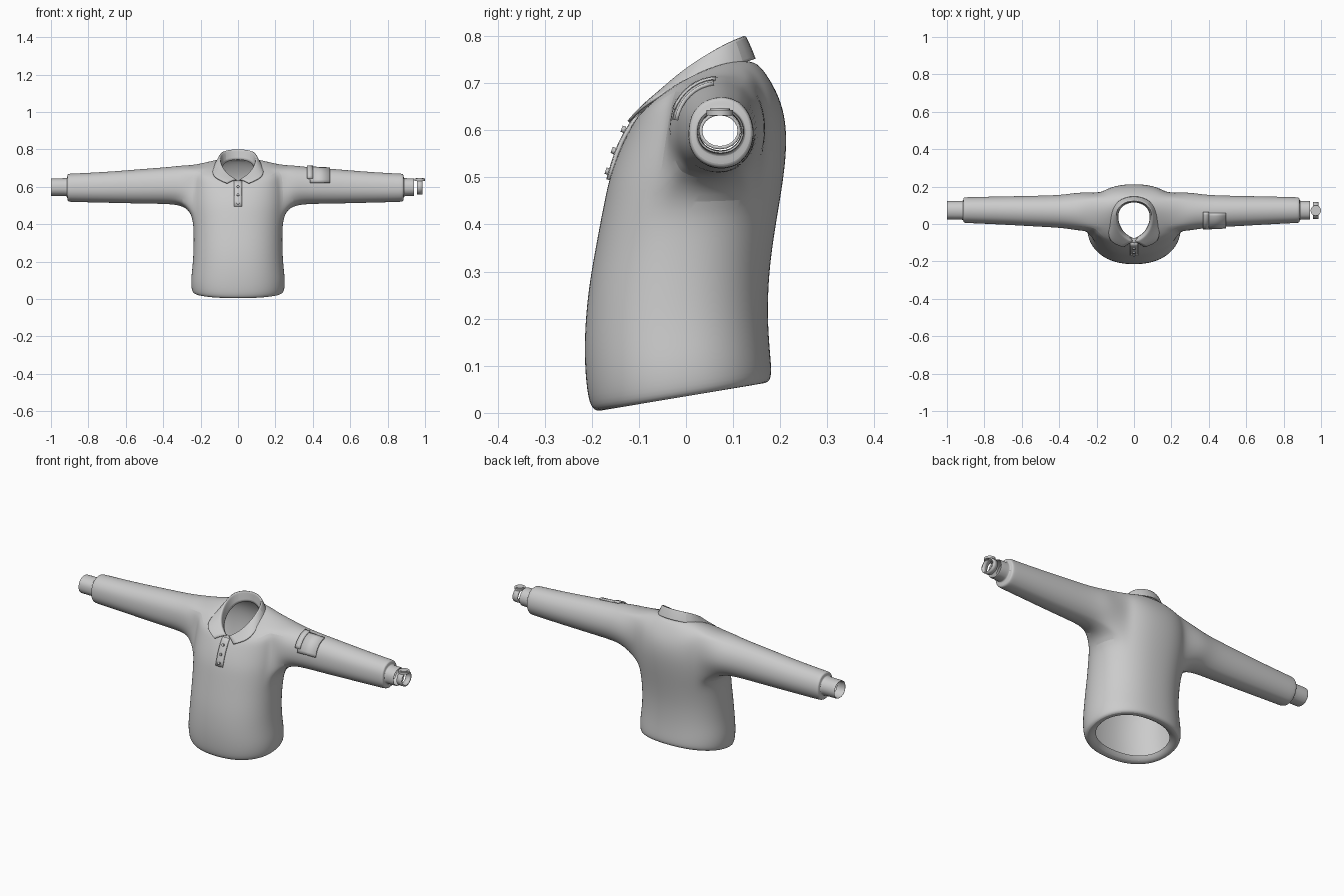
import bpy, bmesh
from math import sin, cos, pi, atan2, radians

if "Cube" in bpy.data.objects:
    bpy.data.objects.remove(bpy.data.objects["Cube"])

N = 32  # points around the torso


def finish(name, bm, subsurf=0, thickness=0.0, angle=40):
    bmesh.ops.delete(bm, geom=[v for v in bm.verts if not v.link_faces], context='VERTS')
    bmesh.ops.recalc_face_normals(bm, faces=bm.faces)
    me = bpy.data.meshes.new(name)
    bm.to_mesh(me)
    bm.free()
    ob = bpy.data.objects.new(name, me)
    bpy.context.collection.objects.link(ob)
    if subsurf:
        m = ob.modifiers.new("smooth", 'SUBSURF')
        m.levels = m.render_levels = subsurf
        m.boundary_smooth = 'PRESERVE_CORNERS'
    if thickness:
        m = ob.modifiers.new("thick", 'SOLIDIFY')
        m.thickness = thickness
        m.offset = 0
    bpy.ops.object.select_all(action='DESELECT')
    ob.select_set(True)
    bpy.context.view_layer.objects.active = ob
    bpy.ops.object.shade_smooth_by_angle(angle=radians(angle))
    return ob


def skin(bm, rows, closed=False, skip=()):
    n = len(rows[0])
    for i in range(len(rows) - 1):
        for k in range(n if closed else n - 1):
            if (i, k) in skip:
                continue
            j = (k + 1) % n
            bm.faces.new((rows[i][k], rows[i][j], rows[i + 1][j], rows[i + 1][k]))


def spow(v, p):
    return abs(v) ** p * (1 if v >= 0 else -1)


# Torso rings: half width, front y, front z, back y, back z, lift at the sides
torso = [
    (.195, -.150, .030, .130, .075, 0), (.212, -.165, .008, .148, .062, 0),
    (.238, -.192, .001, .174, .062, 0), (.250, -.207, .018, .184, .078, 0),
    (.253, -.215, .080, .179, .130, 0), (.243, -.217, .160, .174, .200, 0),
    (.238, -.209, .260, .176, .290, 0), (.238, -.191, .360, .188, .380, 0),
    (.246, -.174, .450, .202, .460, 0), (.250, -.163, .500, .212, .530, 0),
    (.250, -.145, .550, .215, .590, .01), (.246, -.126, .590, .208, .645, .035),
    (.235, -.110, .620, .187, .695, .052), (.130, -.098, .633, .155, .742, .040),
    (.100, -.075, .632, .135, .745, .030)]

bm = bmesh.new()
rows = []
for w, yf, zf, yb, zb, lift in torso:
    ring = []
    for k in range(N):
        t = 2 * pi * k / N
        c, s = spow(cos(t), .92), spow(sin(t), .88)
        u = (1 - c) / 2
        ring.append(bm.verts.new((w * s, yf + (yb - yf) * u,
                                  zf + (zb - zf) * u + lift * s * s)))
    rows.append(ring)

# Leave arm holes open in the torso
R0, R1, K0, K1 = 8, 12, 6, 12
skip = set()
for i in range(R0, R1):
    for k in range(K0, K1):
        skip |= {(i, k), (i, N - 1 - k)}
skin(bm, rows, True, skip)
hole = ([(R0, k) for k in range(K0, K1)] + [(i, K1) for i in range(R0, R1)]
        + [(R1, k) for k in range(K1, K0, -1)] + [(i, K0) for i in range(R1, R0, -1)])

# Sleeves and cuffs grow out of the arm holes
for side, e, c in ((1, .885, .942), (-1, .912, 1.0)):
    loop = [rows[i][k if side > 0 else N - k] for i, k in hole]
    angles = [atan2(v.co.z - .60, v.co.y - .062) for v in loop]
    sleeve = [  # x, centre y, centre z, y radius, z radius
        (.295, .067, .607, .110, .109), (.37, .067, .607, .094, .099),
        (.50, .068, .603, .088, .094), (.70, .072, .597, .080, .083),
        (e - .04, .074, .595, .074, .077), (e - .008, .074, .595, .073, .076),
        (e, .074, .596, .069, .071), (e + .001, .073, .598, .054, .050),
        (e + .008, .073, .598, .053, .048), (c - .004, .073, .598, .053, .048),
        (c, .073, .598, .052, .047), (c - .002, .073, .598, .047, .042),
        (c - .05, .073, .598, .046, .041)]
    rings = [loop]
    for x, cy, cz, ry, rz in sleeve:
        rings.append([bm.verts.new((side * x, cy + ry * cos(a), cz + rz * sin(a)))
                      for a in angles])
    skin(bm, rings, True)
finish("shirt_body", bm, 2)

# Folded collar: inner edge, fold, outer edge at each station of one half
half = [
    ((.005, -.078, .615), (.010, -.094, .637), (.058, -.122, .618)),
    ((.050, -.055, .635), (.058, -.068, .668), (.132, -.096, .650)),
    ((.080, -.010, .665), (.092, -.018, .716), (.137, -.035, .685)),
    ((.092, .045, .700), (.101, .050, .765), (.126, .058, .722)),
    ((.072, .100, .735), (.078, .107, .793), (.092, .125, .745)),
    ((0, .127, .750), (0, .131, .801), (0, .155, .754))]
stations = half + [tuple((-x, y, z) for x, y, z in s) for s in half[-2::-1]]
bm = bmesh.new()
rows = []
for a, f, o in stations:
    rim = [f[0] * .35 + o[0] * .65, f[1] * .35 + o[1] * .65, f[2] * .35 + o[2] * .65 + .004]
    near = [f[0] * .93 + o[0] * .07, f[1] * .93 + o[1] * .07, f[2] + .001]
    rows.append([bm.verts.new(p) for p in (a, f, near, rim, o)])
skin(bm, rows)
finish("collar", bm, 2, .006)

# Button placket following the chest
bm = bmesh.new()
path = [(-.104, .632), (-.130, .595), (-.150, .553), (-.166, .495)]
rows = [[bm.verts.new((x, y + abs(x) * .15, z)) for x in (-.021, 0, .021)] for y, z in path]
skin(bm, rows)
finish("placket", bm, 1, .009)

# Buttons
for y, z in ((-.133, .602), (-.154, .557), (-.167, .513)):
    bpy.ops.mesh.primitive_cylinder_add(vertices=16, radius=.007, depth=.008,
                                        location=(0, y, z), rotation=(radians(70), 0, 0))
    bpy.context.object.name = "button"


# Sleeve pocket and its side strip, curved over the upper arm
def arm_patch(name, x0, x1, a0, a1, grow):
    bm = bmesh.new()
    rows = []
    for i in range(9):
        a = radians(a0 + (a1 - a0) * i / 8)
        rows.append([bm.verts.new((x, .067 - (.090 + grow - (x - .43) * .05) * cos(a),
                                   .605 + (.096 + grow - (x - .43) * .05) * sin(a)))
                     for x in (x0, x1)])
    skin(bm, rows)
    finish(name, bm, 0, .008)


arm_patch("sleeve_pocket", .385, .492, 10, 85, .002)
arm_patch("pocket_strip", .370, .400, 22, 88, .007)

# Wristwatch: strap and dial
bm = bmesh.new()
rows = [[bm.verts.new((x, .072 + .041 * cos(2 * pi * k / 20), .599 + .036 * sin(2 * pi * k / 20)))
         for k in range(20)] for x in (.957, .987)]
skin(bm, rows, True)
finish("watch_strap", bm, 0, .007)
for name, r, d, z in (("watch_case", .028, .012, .637), ("watch_dial", .021, .004, .644)):
    bpy.ops.mesh.primitive_cylinder_add(vertices=20, radius=r, depth=d, location=(.972, .072, z))
    bpy.context.object.name = name
    bpy.ops.object.shade_smooth_by_angle(angle=radians(40))
